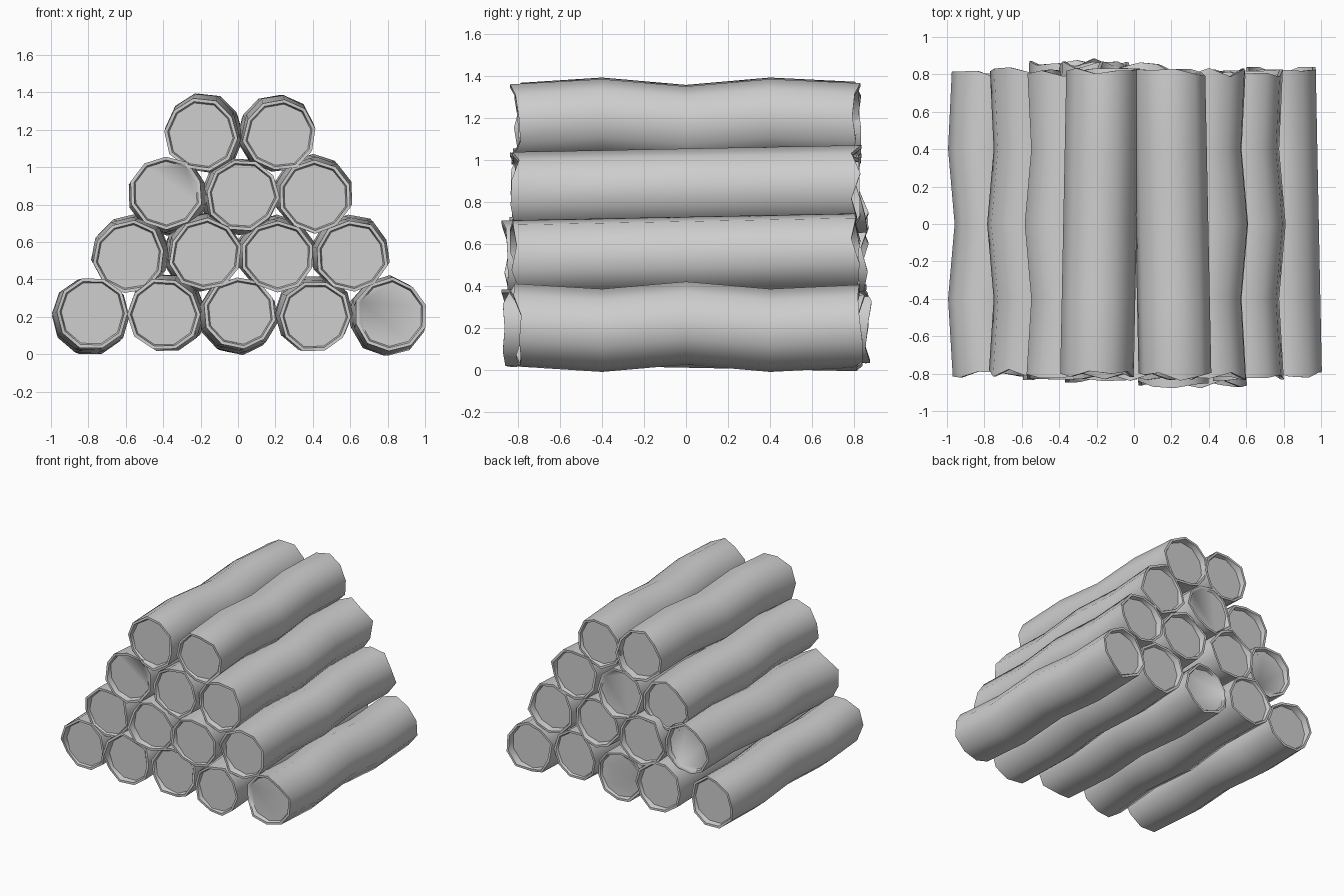
import bpy
import bmesh
import random
from math import cos, sin, tau, radians
from mathutils import Vector

if "Cube" in bpy.data.objects:
    bpy.data.objects.remove(bpy.data.objects["Cube"], do_unlink=True)

SIDES = 10
RADIUS = 0.193
SPACING = 0.397
ROW_HEIGHT = 0.32
BEND = 0.025
random.seed(4)

material = bpy.data.materials.new("plain grey")
material.use_nodes = True
grey = (0.62, 0.62, 0.62, 1)
material.diffuse_color = grey
material.node_tree.nodes["Principled BSDF"].inputs["Base Color"].default_value = grey

directions = {
    "left": Vector((-1, 0, 0)),
    "right": Vector((1, 0, 0)),
    "up": Vector((0, 0, 1)),
    "down": Vector((0, 0, -1)),
}


def bridge(bm, first, second):
    """Join two rings of vertices with a band of quads."""
    for i in range(SIDES):
        j = (i + 1) % SIDES
        bm.faces.new((first[i], first[j], second[j], second[i]))


def make_log(name, x, z, front, back, crook):
    """A crooked log along y that bows twice one way and drifts another way."""
    bm = bmesh.new()
    roll = random.uniform(0, tau)
    bark = [random.uniform(0.97, 1.04) for side in range(SIDES)]
    bow, drift = [directions[word] * BEND for word in crook.split()]
    stations = ((front, 0), (-0.4, 1), (0, -0.4), (0.4, 1), (back, 0.2))
    centres = [
        Vector((x, y, z)) + bow * amount + drift * (y + 0.3) * 0.8
        for y, amount in stations
    ]

    def ring(centre, radius, offsets):
        verts = []
        for i in range(SIDES):
            angle = roll + tau * i / SIDES
            r = radius * bark[i]
            local = Vector((r * cos(angle), offsets[i], r * sin(angle)))
            verts.append(bm.verts.new(centre + local))
        return verts

    # Bark with chipped edges at both ends
    flat = [0] * SIDES
    front_chips = [random.uniform(-0.025, 0.025) for side in range(SIDES)]
    back_chips = [random.uniform(-0.025, 0.025) for side in range(SIDES)]
    offsets = [front_chips, flat, flat, flat, back_chips]
    rings = [ring(centre, RADIUS, chips) for centre, chips in zip(centres, offsets)]
    for a, b in zip(rings, rings[1:]):
        bridge(bm, a, b)

    # Raised bark rim around a sunken flat cut
    for end, depth in ((0, 0.03), (-1, -0.03)):
        lip = ring(centres[end], RADIUS * 0.91, offsets[end])
        cut = ring(centres[end], RADIUS * 0.87, [depth] * SIDES)
        bridge(bm, rings[end], lip)
        bridge(bm, lip, cut)
        bm.faces.new(cut)
    bmesh.ops.recalc_face_normals(bm, faces=bm.faces)

    mesh = bpy.data.meshes.new(name)
    bm.to_mesh(mesh)
    bm.free()
    mesh.materials.append(material)
    log = bpy.data.objects.new(name, mesh)
    bpy.context.collection.objects.link(log)
    return log


# Rows from the ground up: each log's bow, then its drift toward the back
rows = {
    "bottom": ["left down", "up right", "left down", "left up", "down left"],
    "second": ["right up", "up left", "left up", "left up"],
    "third": ["right down", "down left", "left up"],
    "top": ["up right", "up left"],
}

# Stack the pile: inner logs are longer and slide a little along y
logs = []
for level, (row, crooks) in enumerate(rows.items()):
    last = len(crooks) - 1
    for place, crook in enumerate(crooks):
        from_middle = place - last / 2
        x = from_middle * SPACING + 0.013
        z = 0.213 + level * ROW_HEIGHT
        outer = place in (0, last)
        reach = 0.805 if outer else 0.83
        slide = 0 if outer else from_middle * -0.03
        front = slide - reach - random.uniform(-0.01, 0.015)
        back = slide + reach + random.uniform(-0.01, 0.015)
        name = f"{row}_row_log_{place + 1}"
        logs.append(make_log(name, x, z, front, back, crook))

# Soft bark with crisp rims
bpy.ops.object.select_all(action="DESELECT")
for log in logs:
    log.select_set(True)
bpy.context.view_layer.objects.active = logs[0]
bpy.ops.object.shade_smooth_by_angle(angle=radians(52))
